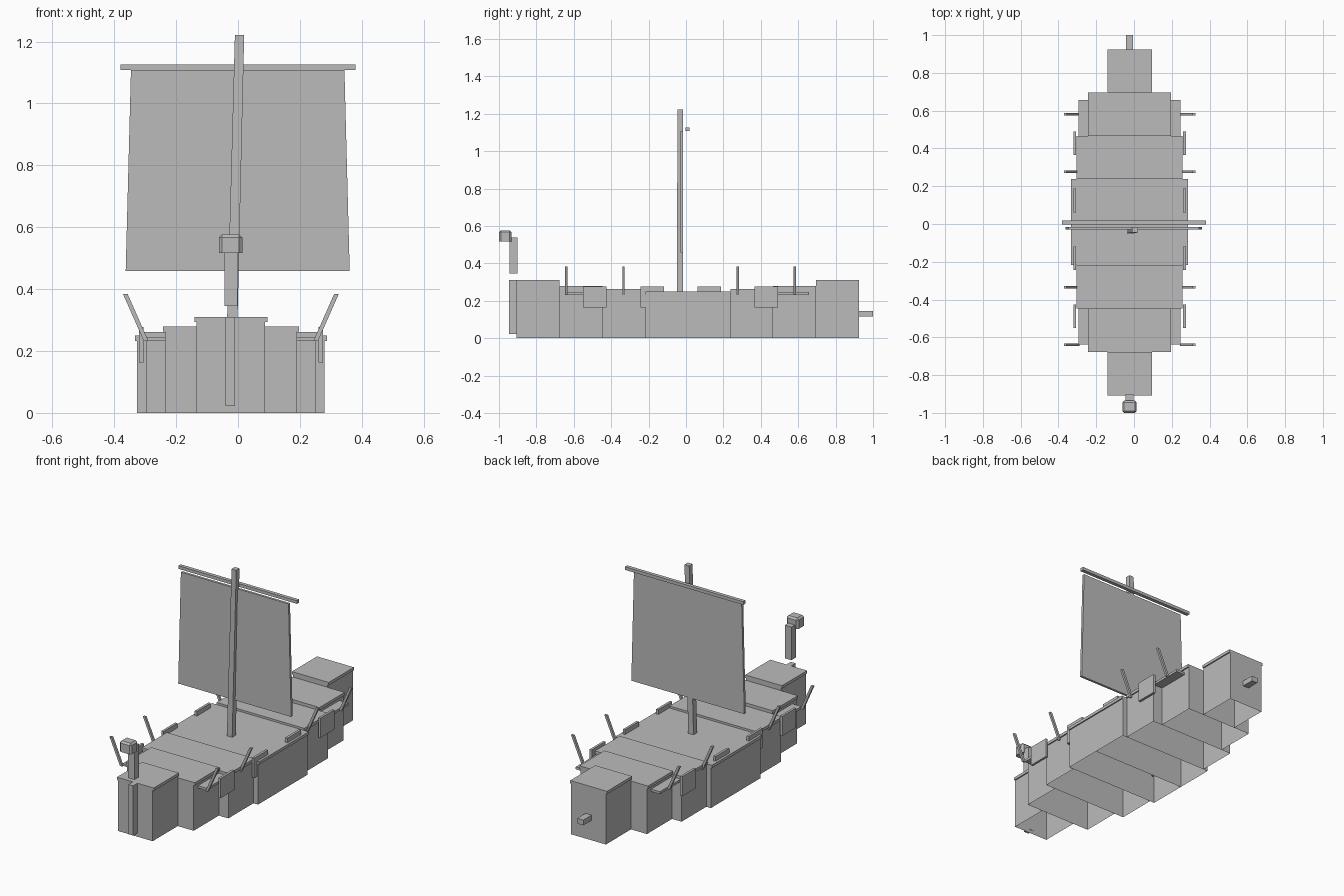
import bpy, bmesh
from mathutils import Vector

old = bpy.data.objects.get("Cube")
if old:
    bpy.data.objects.remove(old, do_unlink=True)

grey = bpy.data.materials.new("plain_grey")
grey.use_nodes = True
grey.diffuse_color = (0.5, 0.5, 0.5, 1)
grey.node_tree.nodes["Principled BSDF"].inputs["Base Color"].default_value = (0.5, 0.5, 0.5, 1)

MID = -0.023  # hull centre line in x


def finish(name, bm):
    bmesh.ops.recalc_face_normals(bm, faces=bm.faces)
    mesh = bpy.data.meshes.new(name)
    bm.to_mesh(mesh)
    bm.free()
    mesh.materials.append(grey)
    obj = bpy.data.objects.new(name, mesh)
    bpy.context.collection.objects.link(obj)


def box(name, x, y, z, hollow=False, chamfer=0):
    """Box from (low, high) ranges: hollow keeps only the walls, chamfer spares the base."""
    bm = bmesh.new()
    bmesh.ops.create_cube(bm, size=1)
    for v in bm.verts:
        v.co = Vector([lo + (c + 0.5) * (hi - lo) for c, (lo, hi) in zip(v.co, (x, y, z))])
    bmesh.ops.recalc_face_normals(bm, faces=bm.faces)
    if hollow:
        caps = [f for f in bm.faces if abs(f.normal.z) > 0.5]
        bmesh.ops.delete(bm, geom=caps, context="FACES_ONLY")
    if chamfer:
        edges = [e for e in bm.edges if max(v.co.z for v in e.verts) > z[0] + 0.001]
        bmesh.ops.bevel(bm, geom=edges, offset=chamfer, segments=1, affect="EDGES")
    finish(name, bm)


def beam(name, low, high, low_size, high_size):
    """Box leaning from low to high, with a horizontal section at each end."""
    bm = bmesh.new()
    bmesh.ops.create_cube(bm, size=1)
    for v in bm.verts:
        end, size = (high, high_size) if v.co.z > 0 else (low, low_size)
        v.co = Vector((end[0] + v.co.x * size[0], end[1] + v.co.y * size[1], end[2]))
    finish(name, bm)


def wide(half):
    return (MID - half, MID + half)


# Stepped hull sections, open below, each closed by a slightly wider deck
sections = [("bow", -0.907, -0.677, 0.111, 0.31),
            ("fore", -0.677, -0.447, 0.213, 0.28),
            ("fore_waist", -0.447, -0.217, 0.274, 0.262),
            ("fore_middle", -0.217, 0.01, 0.303, 0.25),
            ("aft_middle", 0.01, 0.238, 0.303, 0.25),
            ("aft_waist", 0.238, 0.465, 0.274, 0.262),
            ("aft", 0.465, 0.695, 0.213, 0.28),
            ("stern", 0.695, 0.925, 0.111, 0.31)]
for name, y0, y1, half, top in sections:
    box(name + "_hull", wide(half), (y0, y1), (0, top - 0.017), hollow=True)
    box(name + "_deck", wide(half + 0.007), (y0, y1), (top - 0.017, top))

# Cross planks that stick out beside the narrower sections
box("fore_cross_plank", wide(0.27), (-0.637, -0.447), (0.232, 0.246))
box("aft_cross_plank", wide(0.27), (0.465, 0.657), (0.232, 0.246))

# Shields and leaning oars along both sides
for side, s in (("left", 1), ("right", -1)):
    for i, y in enumerate((-0.488, -0.181, 0.124, 0.428)):
        x = MID + s * 0.29
        box(f"{side}_shield_{i + 1}", (x - 0.007, x + 0.007), (y - 0.063, y + 0.063), (0.163, 0.277))
    for i, y in enumerate((-0.64, -0.334, 0.277, 0.582)):
        beam(f"{side}_oar_{i + 1}", (MID + s * 0.274, y, 0.232), (MID + s * 0.341, y, 0.384),
             (0.015, 0.013), (0.015, 0.013))

# Mast, sail and yard
beam("mast", (-0.02, -0.033, 0.24), (0.005, -0.03, 1.222), (0.034, 0.033), (0.03, 0.03))
beam("sail", (-0.001, -0.022, 0.458), (-0.001, -0.022, 1.108), (0.724, 0.014), (0.69, 0.014))
box("yard", (-0.38, 0.38), (-0.003, 0.018), (1.108, 1.126))

# Bow post, neck and figurehead
box("bow_post", (-0.04, -0.009), (-0.947, -0.905), (0.022, 0.31))
box("neck", (-0.044, -0.002), (-0.945, -0.902), (0.346, 0.538))
box("figurehead", (-0.062, 0.014), (-1.0, -0.934), (0.516, 0.577), chamfer=0.01)

# Stern peg
box("stern_peg", (-0.042, -0.004), (0.92, 1.0), (0.115, 0.146))
